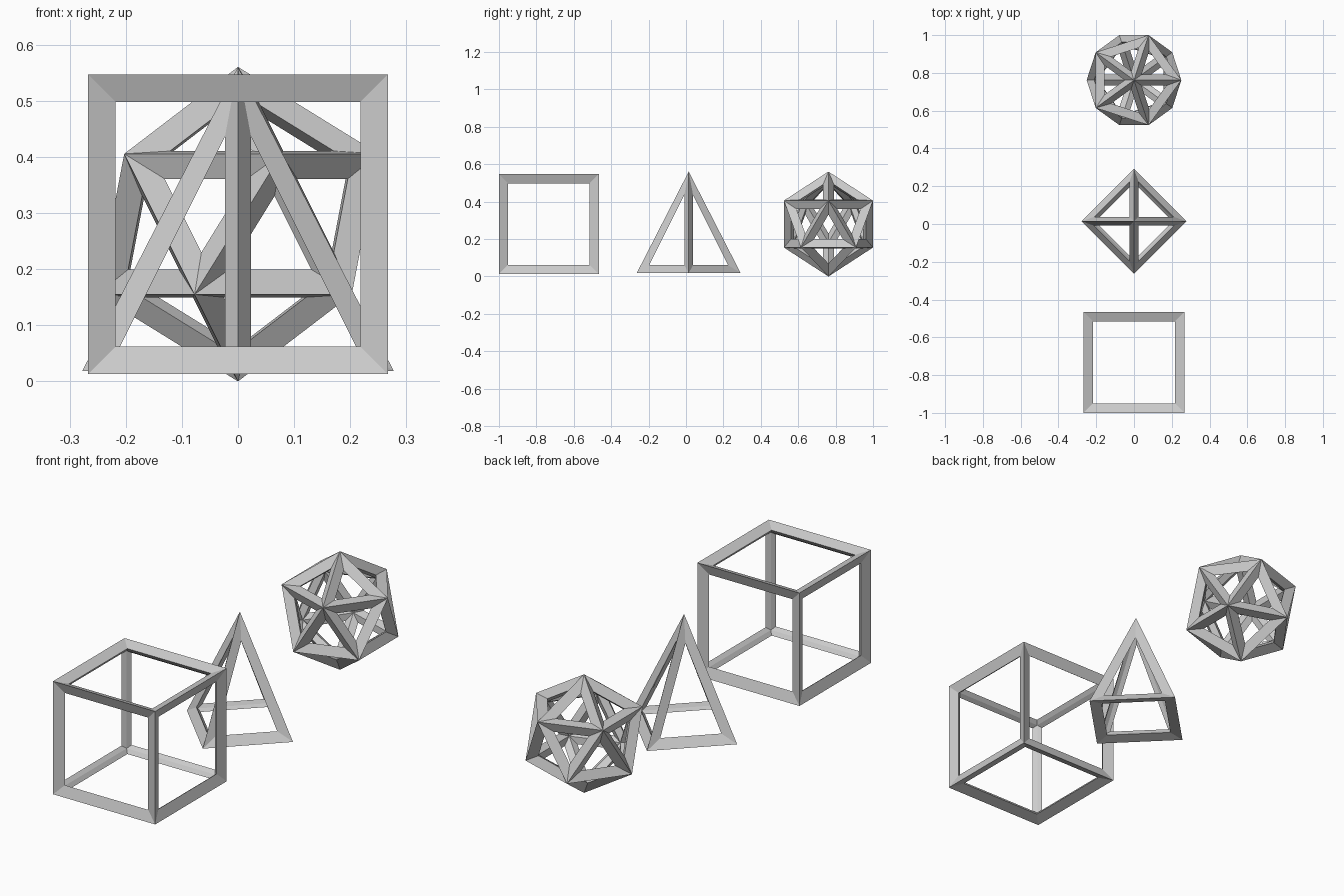
import bpy

if "Cube" in bpy.data.objects:
    bpy.data.objects.remove(bpy.data.objects["Cube"])

S = 0.2491            # half size of every solid
T = 0.25 * S          # strut thickness
Z = S + T / 2         # common centre height
Y0 = 0.0144           # centre of the middle solid


def frame(name):
    """Turn the active solid into a strut frame."""
    obj = bpy.context.object
    obj.name = name
    mod = obj.modifiers.new("struts", 'WIREFRAME')
    mod.thickness = T
    mod.offset = 0.0
    mod.use_even_offset = True
    mod.use_relative_offset = False
    mod.use_replace = True


# Cube frame at the front
bpy.ops.mesh.primitive_cube_add(size=2 * S, location=(0, Y0 - 3 * S, Z))
frame("cube_frame")

# Four-sided pyramid frame in the middle
bpy.ops.mesh.primitive_cone_add(vertices=4, radius1=S, radius2=0, depth=2 * S,
                                location=(0, Y0, Z))
frame("pyramid_frame")

# Icosahedron frame at the back
bpy.ops.mesh.primitive_ico_sphere_add(subdivisions=1, radius=S,
                                      location=(0, Y0 + 3 * S, Z))
frame("icosahedron_frame")
